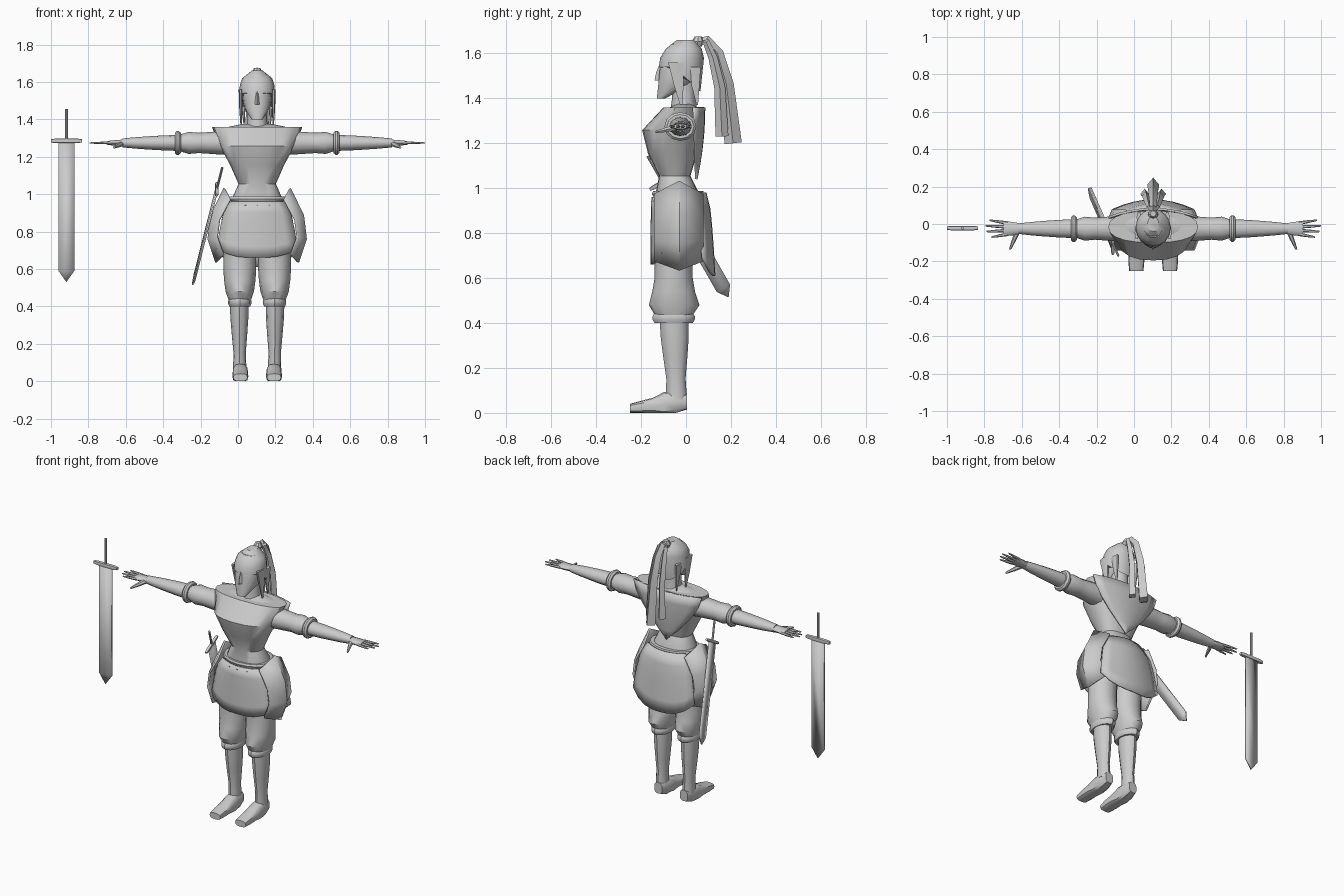
import bpy, bmesh, math
from mathutils import Matrix, Vector

if "Cube" in bpy.data.objects:
    bpy.data.objects.remove(bpy.data.objects["Cube"])

shade = (.6, .6, .6, 1)
grey = bpy.data.materials.new("plain grey")
grey.use_nodes = True
grey.diffuse_color = shade
grey.node_tree.nodes["Principled BSDF"].inputs["Base Color"].default_value = shade

# The figure stands beside the loose sword, so its own centre is off the origin
BODY = Matrix.Translation((.1025, 0, 0))
made = []


def finish(name, bm, mirror=False, thick=0, matrix=BODY):
    bmesh.ops.recalc_face_normals(bm, faces=bm.faces)
    mesh = bpy.data.meshes.new(name)
    bm.to_mesh(mesh)
    bm.free()
    mesh.materials.append(grey)
    obj = bpy.data.objects.new(name, mesh)
    bpy.context.collection.objects.link(obj)
    obj.matrix_world = matrix
    if thick:
        solid = obj.modifiers.new("thickness", 'SOLIDIFY')
        solid.thickness = thick
        solid.offset = 0
    if mirror:
        obj.modifiers.new("mirror", 'MIRROR')
    made.append(obj)
    return obj


def skin(name, rings, **options):
    """Closed surface over a row of rings."""
    bm = bmesh.new()
    rows = [[bm.verts.new(point) for point in ring] for ring in rings]
    count = len(rows[0])
    for low, high in zip(rows, rows[1:]):
        for i in range(count):
            j = (i + 1) % count
            bm.faces.new((low[i], low[j], high[j], high[i]))
    bm.faces.new(rows[0])
    bm.faces.new(rows[-1])
    return finish(name, bm, **options)


def sheet(name, rows, **options):
    """Thin open plate over a grid of points."""
    bm = bmesh.new()
    grid = [[bm.verts.new(point) for point in row] for row in rows]
    for upper, lower in zip(grid, grid[1:]):
        for i in range(len(upper) - 1):
            bm.faces.new((upper[i], upper[i + 1], lower[i + 1], lower[i]))
    return finish(name, bm, thick=.012, **options)


def oval(sides, wide, deep, power=1):
    for i in range(sides):
        angle = math.tau * i / sides
        c, s = math.cos(angle), math.sin(angle)
        yield (wide * math.copysign(abs(c) ** power, c),
               deep * math.copysign(abs(s) ** power, s))


def taper(name, start, end, widths, depths=None, squash=1, sides=12, power=1, **options):
    """Evenly spaced rings from start to end, square to the main axis."""
    start, end = Vector(start), Vector(end)
    span = end - start
    main = max(range(3), key=lambda axis: abs(span[axis]))
    across, down = [axis for axis in range(3) if axis != main]
    depths = depths or [width * squash for width in widths]
    rings = []
    for i, (wide, deep) in enumerate(zip(widths, depths)):
        ring = []
        for u, v in oval(sides, wide, deep, power):
            point = start.lerp(end, i / (len(widths) - 1))
            point[across] += u
            point[down] += v
            ring.append(point)
        rings.append(ring)
    return skin(name, rings, **options)


def hull(name, low, high, widths, fronts, backs, x=0, sides=16, power=1, **options):
    """Upright form given by half width, front y and back y at even heights."""
    rings = []
    for i, (wide, front, back) in enumerate(zip(widths, fronts, backs)):
        z = low + (high - low) * i / (len(widths) - 1)
        rings.append([(x + u, (front + back) / 2 + v, z)
                      for u, v in oval(sides, wide, (back - front) / 2, power)])
    return skin(name, rings, **options)


def bowed(name, row, steps=5):
    """Plate bowed across its width; row(t) gives half width, y, edge y, z, edge z."""
    rows = []
    for i in range(steps + 1):
        half, y, y_edge, z, z_edge = row(i / steps)
        across = [k / 4 for k in range(-4, 5)]
        rows.append([(half * u, y + (y_edge - y) * u * u, z + (z_edge - z) * abs(u) ** 3)
                     for u in across])
    return sheet(name, rows)


# Torso, neck and the mantle that narrows to a point on the back
hull("torso", .75, 1.36,
     [.12, .155, .145, .1, .145, .2, .24],
     [-.12, -.14, -.14, -.12, -.17, -.195, -.1],
     [.05, .07, .07, .02, .05, .08, .07], sides=20, power=.85)
taper("collar", (0, -.01, 1.35), (0, -.01, 1.375), [.2, .08], squash=.4, sides=16)
taper("neck", (0, -.01, 1.33), (0, -.01, 1.47), [.062, .052, .05])
bowed("back_mantle", lambda t: (.235 * (1 - t ** 1.5) + .004, .08 - .035 * t * t,
                                .035 + .01 * t, 1.36 - .32 * t, 1.36 - .31 * t))

# Head and nose
hull("head", 1.4, 1.64, [.03, .068, .08, .078, .05],
     [-.13, -.125, -.12, -.11, -.07], [-.09, .02, .07, .075, .05], sides=14, power=.9)
taper("nose", (0, -.12, 1.48), (0, -.11, 1.55), [.013, .012, .006], squash=1.5, sides=4)

# Hair cap whose lower edge drops towards the back
cap = hull("hair_cap", 1.54, 1.66, [.095, .093, .08, .03],
           [-.12, -.115, -.09, -.04], [.082, .08, .07, .04])
for vert in cap.data.vertices:
    if vert.co.z < 1.55:
        back = max(0, vert.co.y + .06) / .14
        vert.co.z -= .11 * back
        vert.co.y -= .025 * max(0, back - .3)
taper("front_lock", (.088, -.045, 1.56), (.086, -.02, 1.36), [.011, .009, .003],
      [.04, .025, .004], sides=6, mirror=True)
taper("rear_lock", (.076, .035, 1.54), (.07, .05, 1.37), [.013, .01, .003],
      [.035, .02, .004], sides=6, mirror=True)


# Topknot and ponytail
def strand(name, path, spread, width, **options):
    """Widening strand through (y, z) points, drifting sideways by spread."""
    last = len(path) - 1
    rings = []
    for i, (y, z) in enumerate(path):
        t = i / last
        before, after = path[max(i - 1, 0)], path[min(i + 1, last)]
        along = Vector((after[0] - before[0], after[1] - before[1])).normalized()
        size = width * (.4 + .6 * t)
        rings.append([(spread * math.sqrt(t) + u, y - along.y * v, z + along.x * v)
                      for u, v in oval(4, size, size * 1.2)])
    skin(name, rings, **options)


taper("topknot", (0, .05, 1.63), (0, .055, 1.675), [.02, .028, .016], sides=8)
strand("ponytail_middle", [(.05, 1.65), (.09, 1.66), (.14, 1.6), (.18, 1.46), (.21, 1.2)], 0, .032)
strand("ponytail_side", [(.06, 1.65), (.09, 1.65), (.12, 1.58), (.15, 1.45), (.16, 1.23)],
       .045, .024, mirror=True)


# Arms with flared sleeve, elbow ring and forearm
def arm(x, shift=0):
    return x, shift - .025, 1.274


taper("upper_arm", arm(.15), arm(.42), [.07, .067, .063, .059, .064, .046],
      squash=.92, mirror=True)
taper("elbow_ring", arm(.408), arm(.44), [.06, .071, .071, .06], squash=.9, mirror=True)
taper("forearm", arm(.43), arm(.72), [.05, .047, .042, .036, .028], squash=.85, mirror=True)

# Hands
taper("palm", arm(.7), arm(.8), [.026, .036, .04], [.019, .017, .011], sides=10, mirror=True)
for i, tip in enumerate((.865, .89, .897, .875)):
    row = i - 1.5
    taper("finger_" + str(i + 1), arm(.78, row * .02), arm(tip, row * .03),
          [.01, .008, .004], squash=.9, sides=6, mirror=True)
taper("thumb", (.725, -.04, 1.27), (.765, -.135, 1.25), [.015, .012, .006], sides=6, mirror=True)

# Belt bands
for label, z, size in (("upper", .975, .164), ("lower", .943, .17)):
    taper(label + "_belt", (0, -.035, z - .012), (0, -.035, z + .012),
          [size - .007, size, size - .007], squash=.71, sides=16)


# Skirt armour, front and back
def skirt(name, top, drop, lift, y, flare, curl):
    def row(t):
        out = y + flare * math.sqrt(t)
        z = top - drop * t
        return .14 + .075 * math.sqrt(t), out, out + curl, z, z + lift * t
    bowed(name, row)


skirt("front_skirt", .96, .3, .05, -.148, -.005, .05)
skirt("back_skirt", .98, .37, .08, .085, .04, -.05)

# Folded hip plates, creased down the middle
hip_rows = []
for x, z in ((.175, 1.03), (.245, .885), (.26, .76), (.218, .635)):
    edge_x, edge_z = x * .83, z + (.8 - z) / 4
    hip_rows.append([(edge_x, -.14, edge_z), (x, -.03, z), (edge_x, .075, edge_z)])
sheet("hip_plate", hip_rows, mirror=True)

# Legs
hull("breeches", .42, .78, [.055, .076, .084, .088, .088, .085, .08],
     [-.13, -.165, -.15, -.14, -.14, -.14, -.14], [.02, .06, .04, .03, .03, .04, .04],
     x=.093, sides=12, mirror=True)
taper("knee_cuff", (.093, -.055, .4), (.093, -.055, .445), [.056, .062, .062, .056],
      squash=1.52, mirror=True)
taper("shin", (.096, -.053, .43), (.093, -.042, .06), [.05, .048, .041, .033, .036],
      squash=1.3, mirror=True)
foot = taper("foot", (.09, .005, .05), (.09, -.25, .02), [.028, .04, .042, .042, .043, .038],
             [.035, .05, .055, .035, .028, .02], power=.75, mirror=True)
for vert in foot.data.vertices:
    vert.co.z = max(vert.co.z, 0)


# Swords: flat pointed blade, crossguard and thin handle
def sword(label, matrix):
    half, shoulder, tip = .0425, -.685, -.745
    outline = ((-half, 0), (half, 0), (half, shoulder), (0, tip), (-half, shoulder))
    bm = bmesh.new()
    bm.faces.new([bm.verts.new((x, 0, z)) for x, z in outline])
    finish(label + "_blade", bm, thick=.012, matrix=matrix)
    taper(label + "_guard", (-.0825, 0, .01), (.0825, 0, .01),
          [.009] + [.012] * 6 + [.009], sides=8, power=.6, matrix=matrix)
    taper(label + "_handle", (0, 0, .01), (0, 0, .18), [.008, .008], sides=8, matrix=matrix)


sword("loose_sword", Matrix.Translation((-.9175, -.022, 1.275)))
hilt, point = Vector((-.115, -.1, 1.02)), Vector((-.245, .195, .505))
up = (hilt - point).normalized()
flat = up.cross(Vector((1, 0, 0))).normalized()
turn = Matrix((flat, up.cross(flat), up)).transposed().to_4x4()
sword("hip_sword", Matrix.Translation(hilt) @ turn @ Matrix.Scale(.8, 4))

# Smooth shading with crisp edges
bpy.ops.object.select_all(action='DESELECT')
for obj in made:
    obj.select_set(True)
bpy.context.view_layer.objects.active = made[0]
bpy.ops.object.shade_smooth_by_angle(angle=math.radians(38))
